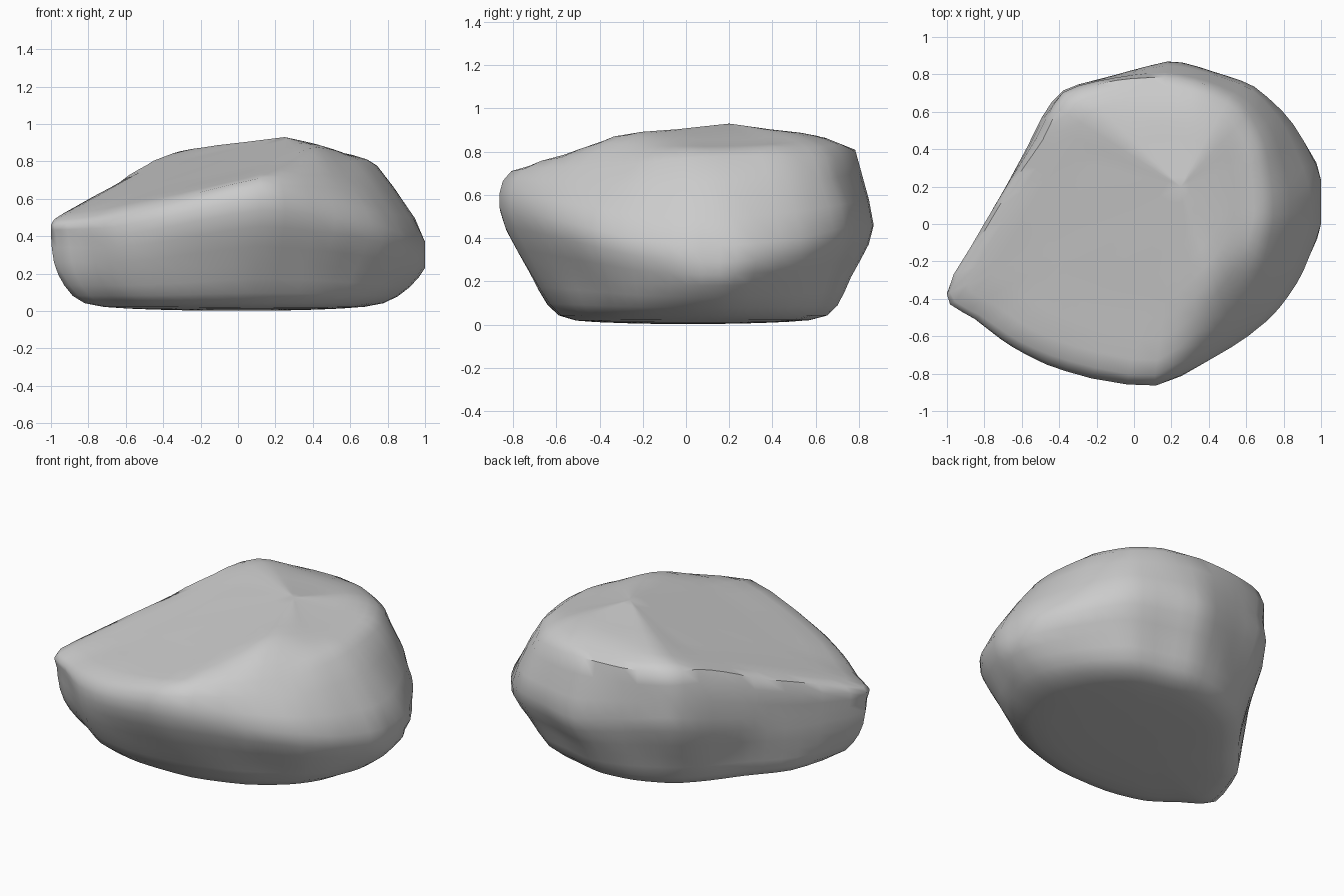
import bpy, bmesh, math
from mathutils import Vector, noise

if "Cube" in bpy.data.objects:
    bpy.data.objects.remove(bpy.data.objects["Cube"])

# Per column: widest x, y, z | rim scale, rim z | foot scale | low fullness
columns = [
    (-1.00, -.37, .40, .985, .49, .82, .80), (-.80, .00, .40, .97, .61, .92, .75),
    (-.65, .25, .45, .97, .69, .86, .65), (-.53, .49, .50, .92, .80, .80, .55),
    (-.38, .72, .55, .95, .82, .74, .50), (-.10, .80, .50, .96, .81, .78, .50),
    (.18, .87, .46, .90, .81, .75, .50), (.42, .82, .46, .91, .79, .75, .50),
    (.65, .74, .45, .88, .77, .76, .55), (.85, .53, .40, .82, .78, .77, .65),
    (1.00, .23, .37, .74, .78, .77, .80), (1.00, .00, .37, .74, .77, .77, .80),
    (.90, -.25, .40, .77, .75, .78, .70), (.77, -.45, .45, .79, .73, .76, .60),
    (.52, -.66, .50, .85, .73, .73, .50), (.12, -.86, .54, .94, .71, .67, .52),
    (-.37, -.79, .45, .93, .60, .74, .55), (-.65, -.66, .40, .95, .54, .80, .65),
    (-.84, -.50, .40, .97, .50, .82, .75),
]
BASE = Vector((0, 0, .003))
PEAK = Vector((.25, .2, .93))
STEPS = 3


def crown(x, y):
    """Height of the broad sloping planes that cut the top."""
    return min(.827 + .27 * x + .18 * y, .93 - .3 * (x - .28),
               .93 - .14 * (y - .2), .87 - .4 * (y - .62))


def spline(a, b, c, d, t, k):
    """Smooth curve from b to c with tangent strength k."""
    m, n = (c - a) * k, (d - b) * k
    return (b * (2 * t ** 3 - 3 * t ** 2 + 1) + m * (t ** 3 - 2 * t ** 2 + t)
            + c * (3 * t ** 2 - 2 * t ** 3) + n * (t ** 3 - t ** 2))


def profile(x, y, z, rim, rim_z, foot, full):
    """Control points of one vertical section, from base to peak."""
    low = foot + (1 - foot) * full
    top = Vector((x * rim, y * rim, rim_z))
    points = [BASE,
              Vector((x * foot * .55, y * foot * .55, .008)),
              Vector((x * foot, y * foot, .042)),
              Vector((x * low, y * low, .045 + (z - .045) * .42)),
              Vector((x, y, z)), top]
    for t in (.3, .65):
        p = top.lerp(PEAK, t)
        p.z = crown(p.x, p.y)
        points.append(p)
    return points + [PEAK]


def refine(points, closed, k):
    n, result = len(points), []
    for i in range(n if closed else n - 1):
        ids = [(i + j) % n if closed else min(max(i + j, 0), n - 1) for j in (-1, 0, 1, 2)]
        result += [spline(*[points[j] for j in ids], s / STEPS, k) for s in range(STEPS)]
    return result if closed else result + [points[-1]]


def weather(p):
    """Lumps on the sides, a hollow under the back rim, flat-cut top."""
    side = max(0, min(1, (p.z - .05) * 6)) * max(0, min(1, (.7 - p.z) * 5))
    p = p + Vector((p.x, p.y, 0)).normalized() * noise.noise(p * 3.5) * .015 * side
    p.y -= .03 * max(0, min(1, (p.y - .55) * 6)) * math.exp(-((p.z - .65) / .07) ** 2)
    return Vector((max(-1, min(1, p.x)), p.y, max(0, min(p.z, crown(p.x, p.y) + .004))))


# Smooth the sections around the stone, then up each section
sections = [profile(*c) for c in columns]
rings = [refine(list(ring), True, .36) for ring in zip(*sections)]
sections = [refine(list(s), False, .45) for s in zip(*rings)]

bm = bmesh.new()
base = bm.verts.new(BASE)
peak = bm.verts.new(PEAK)
grid = [[bm.verts.new(weather(p)) for p in s[1:-1]] for s in sections]
for i, a in enumerate(grid):
    b = grid[(i + 1) % len(grid)]
    bm.faces.new((base, a[0], b[0]))
    bm.faces.new((peak, b[-1], a[-1]))
    for j in range(len(a) - 1):
        bm.faces.new((a[j], a[j + 1], b[j + 1], b[j]))
bmesh.ops.recalc_face_normals(bm, faces=bm.faces)
mesh = bpy.data.meshes.new("boulder")
bm.to_mesh(mesh)
bm.free()

# Stone colour
stone = bpy.data.materials.new("stone_grey")
stone.diffuse_color = (.6, .6, .6, 1)
stone.use_nodes = True
stone.node_tree.nodes["Principled BSDF"].inputs["Base Color"].default_value = stone.diffuse_color
mesh.materials.append(stone)
boulder = bpy.data.objects.new("boulder", mesh)
bpy.context.collection.objects.link(boulder)
bpy.context.view_layer.objects.active = boulder
boulder.select_set(True)
bpy.ops.object.shade_smooth_by_angle(angle=math.radians(50))
